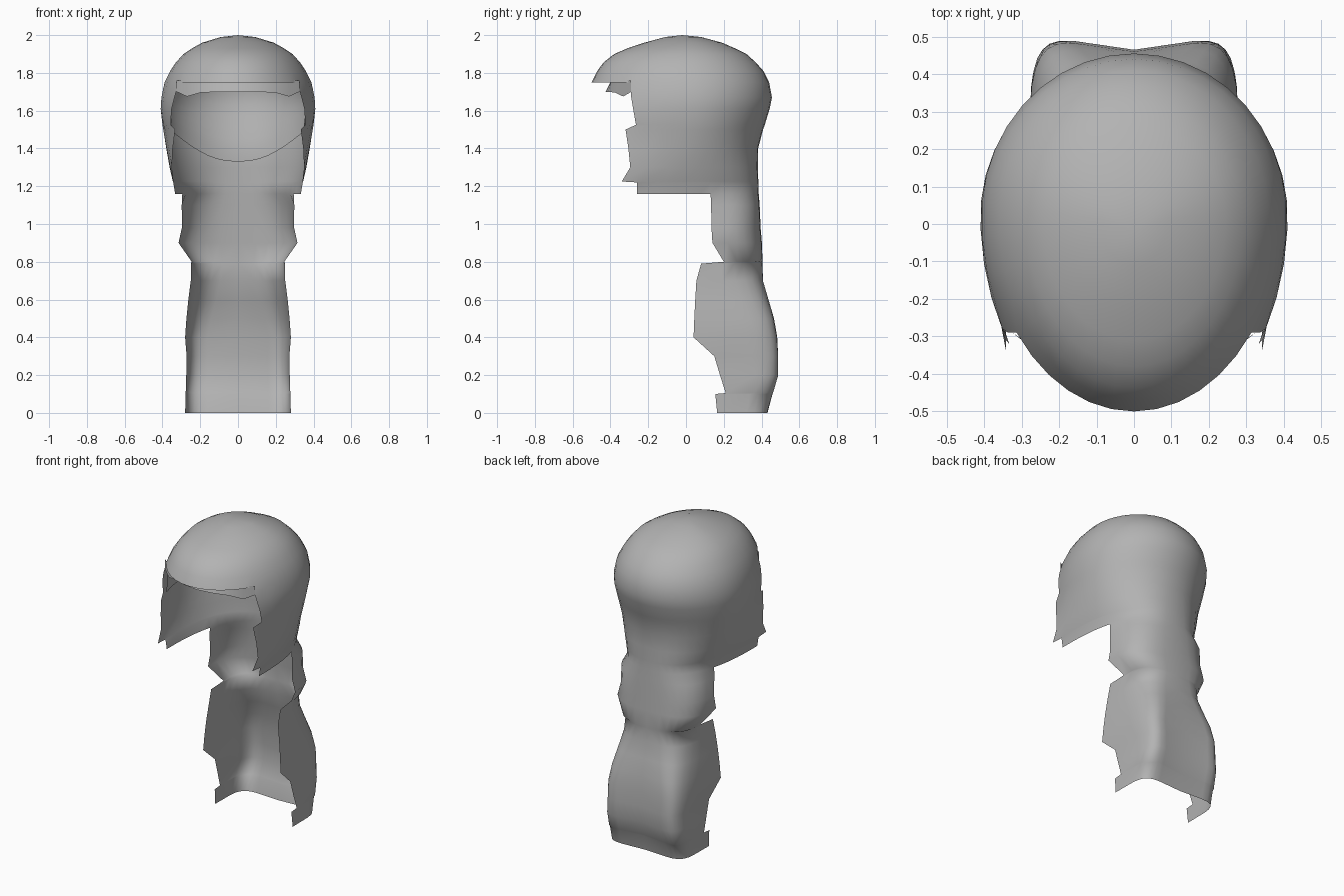
import bpy, bmesh, math

if "Cube" in bpy.data.objects:
    bpy.data.objects.remove(bpy.data.objects["Cube"])

B, S, F = 8, 5, 6          # columns per half: back, side, front
gray = bpy.data.materials.new("hair gray")
gray.diffuse_color = (0.45, 0.45, 0.45, 1)
gray.use_nodes = True
gray.node_tree.nodes["Principled BSDF"].inputs["Base Color"].default_value = gray.diffuse_color


def section(theta, w, yb, yc, yf, n, dent=0.0):
    """Point on a rounded horizontal section; theta 0 is the back centre."""
    s, c = math.sin(theta), math.cos(theta)
    x = w * max(s, 0) ** (2 / n)
    d = abs(c) ** (2 / n)
    y = yc + (yb - yc) * d if c >= 0 else yc - (yc - yf) * d
    return x, y - dent * max(0, 1 - x / 0.22)


def angle_at(y, yb, yc, yf, n):
    c = (y - yc) / (yb - yc) if y >= yc else (y - yc) / (yc - yf)
    c = max(-1, min(1, c))
    return math.acos(math.copysign(abs(c) ** (n / 2), c))


def spread(breaks):
    """Angles running through the back, side and front column groups."""
    out, start = [0.0], 0.0
    for end, count in zip(breaks, (B, S, F)):
        out += [start + (end - start) * (i + 1) / count for i in range(count)]
        start = end
    return out


def finish(name, bm):
    bmesh.ops.remove_doubles(bm, verts=bm.verts, dist=0.0005)
    bmesh.ops.recalc_face_normals(bm, faces=bm.faces)
    me = bpy.data.meshes.new(name)
    bm.to_mesh(me)
    bm.free()
    me.materials.append(gray)
    me.polygons.foreach_set("use_smooth", [True] * len(me.polygons))
    ob = bpy.data.objects.new(name, me)
    bpy.context.collection.objects.link(ob)
    return ob


def sheet(bm, rows):
    """Skin successive point rows, using the shorter length where they differ."""
    vs = [[bm.verts.new(p) for p in r] for r in rows]
    for a, b in zip(vs, vs[1:]):
        for i in range(min(len(a), len(b)) - 1):
            bm.faces.new((a[i], a[i + 1], b[i + 1], b[i]))


# crown rings: z, half width, back y, front y
crown = [(1.99, .09, .08, -.11), (1.96, .19, .19, -.22), (1.93, .245, .26, -.31),
         (1.90, .29, .32, -.38), (1.855, .33, .37, -.437), (1.81, .36, .41, -.47)]
# head rings: z, half width, back y, widest y, front y, front edge y, roundness
head = [(1.75, .39, .44, .02, -.50, -.29, 2),
        (1.67, .407, .455, .02, -.53, -.29, 2),
        (1.61, .41, .443, .02, -.56, -.28, 2),
        (1.525, .40, .417, .01, -.60, -.265, 2),
        (1.50, .396, .408, .01, -.60, -.32, 2),
        (1.40, .38, .382, -.03, -.65, -.305, 2.1),
        (1.30, .362, .38, -.10, -.70, -.295, 2.3),
        (1.225, .345, .383, -.20, -.80, -.34, 2.5),
        (1.22, .343, .383, -.20, -.80, -.26, 2.5),
        (1.16, .333, .385, -.26, -.80, -.26, 2.6)]
# back fall rings: z, half width, back y, front edge y, roundness, centre dent
fall = [(1.10, .298, .39, .133, 2.6, 0), (.98, .297, .395, .135, 2.7, 0),
        (.90, .315, .402, .14, 2.8, 0), (.80, .245, .41, .20, 3, .005),
        (.79, .25, .41, .08, 3, .005), (.70, .25, .417, .055, 3.4, .01),
        (.60, .263, .45, .049, 4, .02), (.50, .273, .48, .044, 5, .03),
        (.40, .28, .495, .04, 6, .035), (.30, .272, .50, .15, 6, .035),
        (.20, .274, .50, .18, 6, .035), (.105, .277, .47, .21, 6, .03),
        (.10, .277, .468, .155, 6, .03), (0, .28, .437, .165, 6, .015)]

# main hair shell, made as one half and mirrored
z, w, yb, yc, yf, ye, n = head[0]
crown_angles = spread((angle_at(.13, yb, yc, yf, n), angle_at(ye, yb, yc, yf, n), math.pi))
rows = [[(0, -.02, 2.0)] * len(crown_angles)]
for z, w, yb, yf in crown:
    rows.append([(*section(t, w, yb, 0.01, yf, 2), z) for t in crown_angles])
for i, (z, w, yb, yc, yf, ye, n) in enumerate(head):
    br = (angle_at(.13, yb, yc, yf, n), angle_at(ye, yb, yc, yf, n), math.pi)
    ts = spread(br if i == 0 else br[:2])
    rows.append([(*section(t, w, yb, yc, yf, n), z) for t in ts])
for z, w, yb, y1, n, dent in fall:
    ts = spread((math.pi / 2,))
    rows.append([(*section(t, w, yb, y1, y1 - 1, n, dent), z) for t in ts])

bm = bmesh.new()
for side in (1, -1):
    sheet(bm, [[(x * side, y, z) for x, y, z in r] for r in rows])
bmesh.ops.dissolve_degenerate(bm, edges=bm.edges, dist=0.0001)
finish("hair_shell", bm)


def head_ring(z):
    """Head section interpolated at height z."""
    for a, b in zip(head, head[1:]):
        if b[0] <= z <= a[0]:
            k = (a[0] - z) / (a[0] - b[0])
            return [p + (q - p) * k for p, q in zip(a, b)]
    return head[0]


# inner lining at the back of the head, with a curved lower edge
bm = bmesh.new()
COLS, STEPS = 28, 7
lining = []
for j in range(STEPS + 1):
    row = []
    for i in range(COLS + 1):
        t = math.radians(-115 + 230 * i / COLS)
        low = 1.33 + .19 * (math.sin(t) ** 2 if abs(t) < math.pi / 2 else 1)
        z = 1.75 + (low - 1.75) * j / STEPS
        _, w, yb, yc, yf, _, n = head_ring(z)
        x, y = section(abs(t), w, yb, yc, yf, n)
        row.append((math.copysign(x, t) * .965, y * .965, z))
    lining.append(row)
sheet(bm, lining)
finish("inner_lining", bm)

# inner fringe strip under the brow
bm = bmesh.new()
edge = [(0, 1.70), (.1, 1.70), (.2, 1.695), (.27, 1.675), (.325, 1.70)]
edge = [(-x, z) for x, z in edge[:0:-1]] + edge
strip = []
for top in (0, 1):
    strip.append([(x, -.425 + .135 * (x / .325) ** 2 + .03 * top * (1 - abs(x) / .325),
                   1.76 if top else z) for x, z in edge])
sheet(bm, strip)
finish("inner_fringe", bm)
